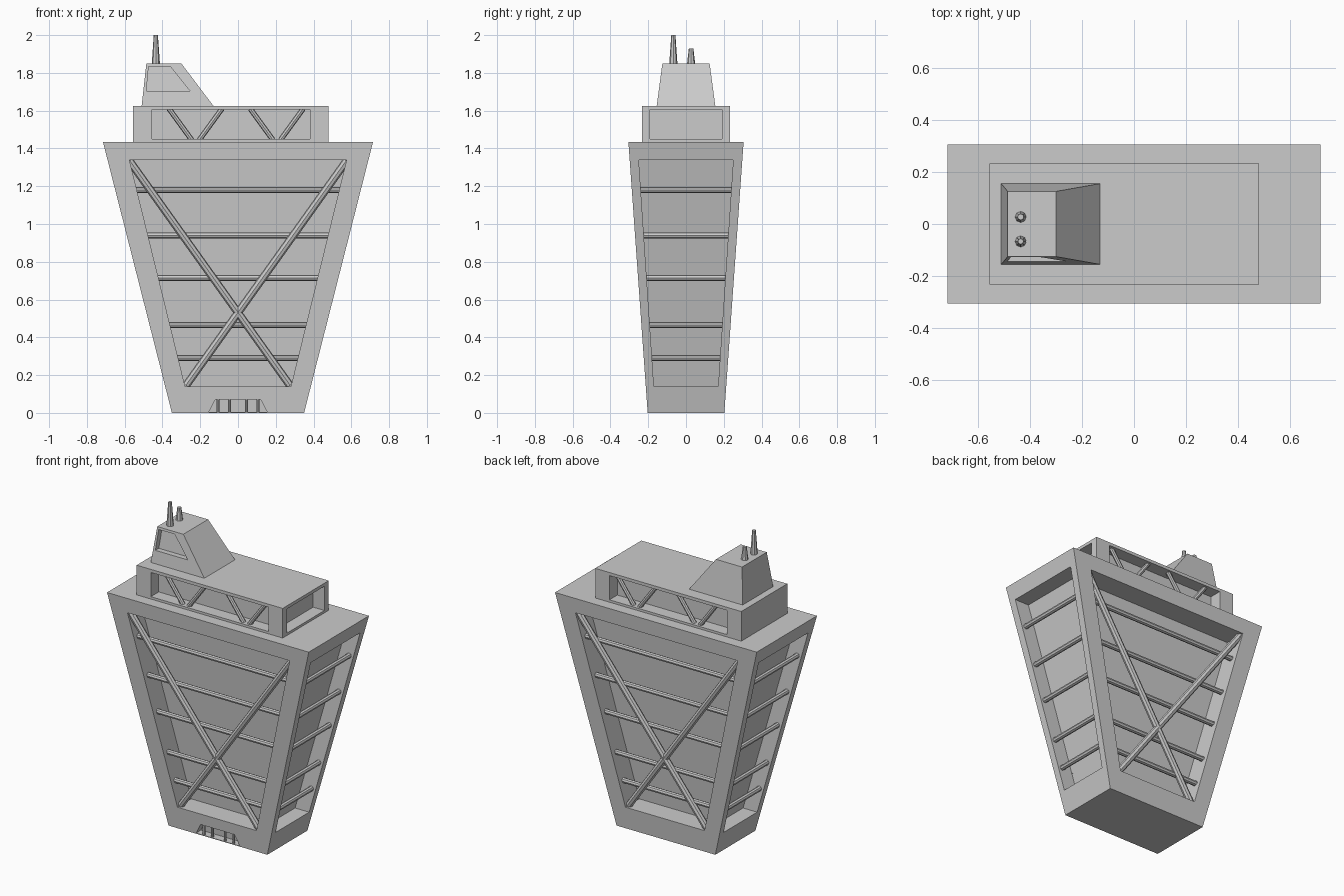
import bpy, bmesh
from mathutils import Vector

if "Cube" in bpy.data.objects:
    bpy.data.objects.remove(bpy.data.objects["Cube"])


def loft(name, a, b):
    """Solid spanning two matching polygons."""
    bm = bmesh.new()
    va = [bm.verts.new(p) for p in a]
    vb = [bm.verts.new(p) for p in b]
    n = len(a)
    bm.faces.new(va)
    bm.faces.new(vb)
    for i in range(n):
        j = (i + 1) % n
        bm.faces.new((va[i], va[j], vb[j], vb[i]))
    bmesh.ops.recalc_face_normals(bm, faces=bm.faces)
    me = bpy.data.meshes.new(name)
    bm.to_mesh(me)
    bm.free()
    ob = bpy.data.objects.new(name, me)
    bpy.context.collection.objects.link(ob)
    return ob


def rect(x0, x1, y0, y1, z):
    return [(x0, y0, z), (x1, y0, z), (x1, y1, z), (x0, y1, z)]


def recess(ob, pts, inward, depth):
    """Cut a pocket whose rim is pts, pushed along inward."""
    d = Vector(inward)
    outer = [Vector(p) - d * 0.03 for p in pts]
    inner = [Vector(p) + d * depth for p in pts]
    cutter = loft("cutter", outer, inner)
    cutter.hide_render = True
    m = ob.modifiers.new("cut", 'BOOLEAN')
    m.operation, m.solver, m.object = 'DIFFERENCE', 'EXACT', cutter
    dg = bpy.context.evaluated_depsgraph_get()
    me = bpy.data.meshes.new_from_object(ob.evaluated_get(dg))
    ob.modifiers.clear()
    ob.data = me
    bpy.data.objects.remove(cutter)


def rod(name, p, q, r1, r2=None, sides=8):
    p, q = Vector(p), Vector(q)
    bm = bmesh.new()
    bmesh.ops.create_cone(bm, cap_ends=True, segments=sides, radius1=r1,
                          radius2=r1 if r2 is None else r2, depth=(q - p).length)
    me = bpy.data.meshes.new(name)
    bm.to_mesh(me)
    bm.free()
    ob = bpy.data.objects.new(name, me)
    ob.location = (p + q) / 2
    ob.rotation_mode = 'QUATERNION'
    ob.rotation_quaternion = (q - p).to_track_quat('Z', 'Y')
    bpy.context.collection.objects.link(ob)
    return ob


# Tapered body dimensions as functions of height
H, ZB, ZT = 1.435, 0.14, 1.34
def body_x(z): return 0.35 + 0.365 * z / H
def body_y(z): return 0.203 + 0.102 * z / H
def panel_x(z): return 0.28 + 0.295 * (z - ZB) / (ZT - ZB)
def panel_y(z): return 0.17 + 0.08 * (z - ZB) / (ZT - ZB)


# Main body with a recessed panel on each of the four sides
body = loft("main_body",
            rect(-body_x(0), body_x(0), -body_y(0), body_y(0), 0),
            rect(-body_x(H), body_x(H), -body_y(H), body_y(H), H))
corners = [(-1, ZB), (1, ZB), (1, ZT), (-1, ZT)]
for s in (-1, 1):
    recess(body, [(k * panel_x(z), s * body_y(z), z) for k, z in corners], (0, -s, 0), 0.14)
    recess(body, [(s * body_x(z), k * panel_y(z), z) for k, z in corners], (-s, 0, 0), 0.10)

# Entrance pocket with small columns
recess(body, [(-0.155, -body_y(0.004), 0.004), (0.155, -body_y(0.004), 0.004),
              (0.12, -body_y(0.07), 0.07), (-0.12, -body_y(0.07), 0.07)], (0, 1, 0), 0.05)
for x in (-0.105, -0.045, 0.045, 0.105):
    rod("entrance_column", (x, -0.194, 0.002), (x, -0.194, 0.072), 0.008)

# Horizontal floor bars and crossed braces
for s in (-1, 1):
    for z in (1.18, 0.94, 0.715, 0.465, 0.29):
        y = s * (body_y(z) - 0.045)
        rod("floor_bar", (-panel_x(z) - 0.005, y, z), (panel_x(z) + 0.005, y, z), 0.016)
        x = s * (body_x(z) - 0.03)
        rod("side_bar", (x, -panel_y(z) - 0.005, z), (x, panel_y(z) + 0.005, z), 0.016)
    for k in (-1, 1):
        rod("cross_brace", (k * 0.575, s * (body_y(ZT) - 0.03), 1.335),
            (-k * 0.275, s * (body_y(ZB) - 0.03), 0.145), 0.021)

# Upper storey, recessed on front, back and right
upper = loft("upper_storey", rect(-0.555, 0.48, -0.233, 0.233, H),
             rect(-0.555, 0.48, -0.233, 0.233, 1.625))
Z0, Z1 = 1.45, 1.605
for s in (-1, 1):
    recess(upper, [(-0.455, s * 0.233, Z0), (0.38, s * 0.233, Z0),
                   (0.38, s * 0.233, Z1), (-0.455, s * 0.233, Z1)], (0, -s, 0), 0.08)
    for c in (-0.225, 0.205):
        for k in (-1, 1):
            rod("upper_brace", (c + k * 0.02, s * 0.205, Z0 - 0.005),
                (c + k * 0.14, s * 0.205, Z1 + 0.005), 0.014)
recess(upper, [(0.48, -0.19, Z0), (0.48, 0.19, Z0), (0.48, 0.19, Z1), (0.48, -0.19, Z1)],
       (-1, 0, 0), 0.08)

# Sloped roof tower with a front window pocket
tower = loft("roof_tower", rect(-0.51, -0.13, -0.155, 0.155, 1.625),
             rect(-0.485, -0.30, -0.125, 0.125, 1.85))
def tower_y(z): return -0.155 + 0.03 * (z - 1.625) / 0.225
recess(tower, [(x, tower_y(z), z) for x, z in
               ((-0.485, 1.705), (-0.255, 1.705), (-0.36, 1.835), (-0.473, 1.835))],
       (0, 1, 0), 0.035)

# Antennas
rod("tall_antenna", (-0.435, -0.067, 1.845), (-0.435, -0.067, 2.0), 0.022, 0.011)
rod("short_antenna", (-0.435, 0.027, 1.845), (-0.435, 0.027, 1.93), 0.022, 0.012)
